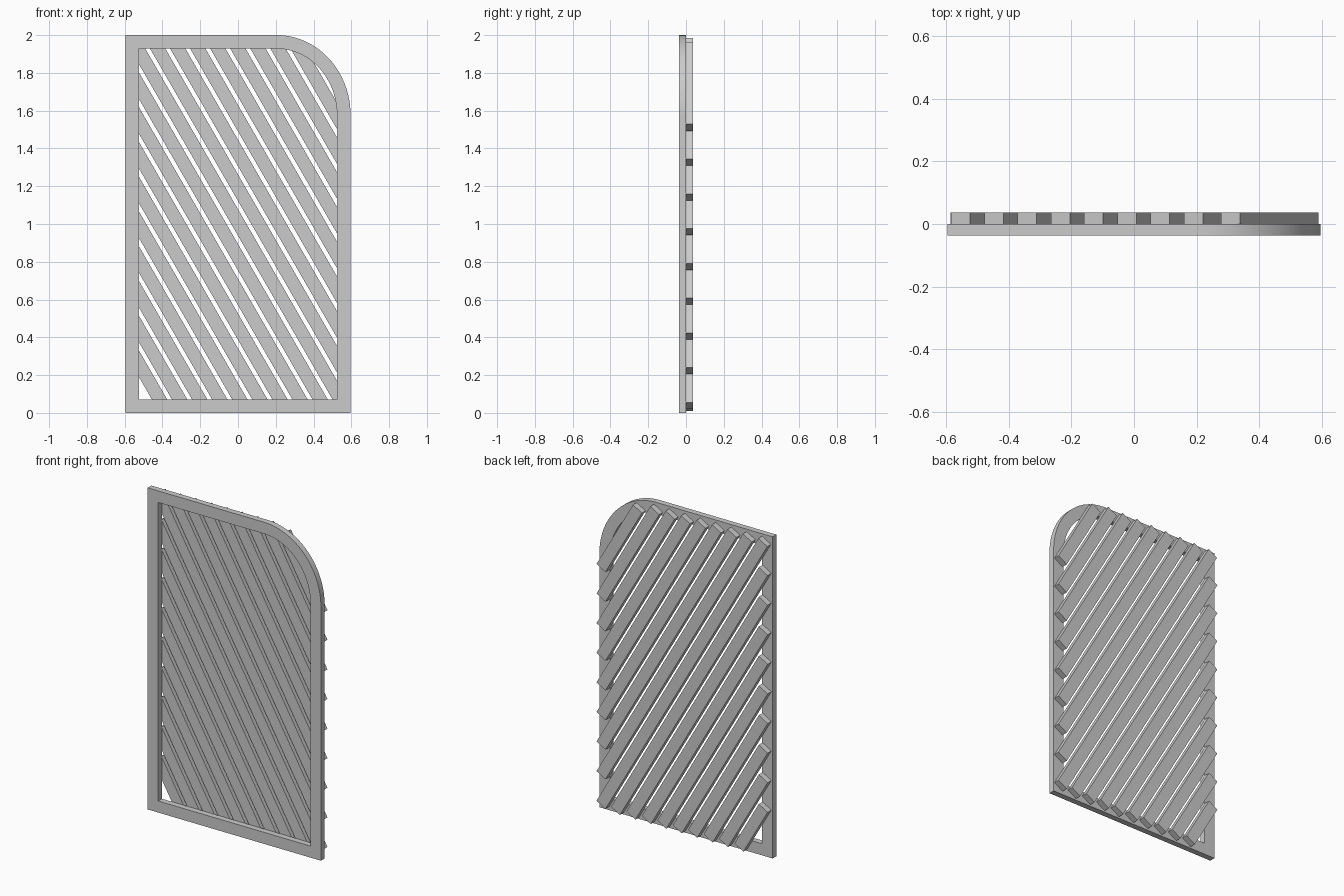
import bpy, math

if "Cube" in bpy.data.objects:
    bpy.data.objects.remove(bpy.data.objects["Cube"])

HX, H = 0.596, 2.0       # half width and height of the panel
W = 0.072                # frame member width
D = 0.0365               # depth of frame and of slats
AX, AZ = 0.205, 1.577    # centre of the rounded corner


def prism(name, pts, y0, y1):
    """Extrude an outline in the x-z plane from y0 to y1 (counter-clockwise seen from the front)."""
    n = len(pts)
    verts = [(x, y0, z) for x, z in pts] + [(x, y1, z) for x, z in pts]
    faces = [tuple(range(n)), tuple(range(2 * n - 1, n - 1, -1))]
    faces += [(i, i + n, (i + 1) % n + n, (i + 1) % n) for i in range(n)]
    me = bpy.data.meshes.new(name)
    me.from_pydata(verts, [], faces)
    ob = bpy.data.objects.new(name, me)
    bpy.context.collection.objects.link(ob)
    return ob


def frame(name, pts):
    return prism(name, pts, -D, 0)


# Straight frame members, mitred at the top left
IX = HX - W
frame("left_stile", [(-HX, 0), (-IX, 0), (-IX, H - W), (-HX, H)])
frame("right_stile", [(IX, 0), (HX, 0), (HX, AZ), (IX, AZ)])
frame("bottom_rail", [(-IX, 0), (IX, 0), (IX, W), (-IX, W)])
frame("top_rail", [(-IX, H - W), (AX, H - W), (AX, H), (-HX, H)])

# Rounded corner, built as a strip of quads around the quarter arc
N = 28
verts, faces = [], []
for i in range(N + 1):
    a = math.pi / 2 * i / N
    for off, y in ((0, -D), (0, 0), (W, 0), (W, -D)):
        verts.append((AX + (HX - AX - off) * math.cos(a), y,
                      AZ + (H - AZ - off) * math.sin(a)))
for i in range(N):
    for j in range(4):
        k = (j + 1) % 4
        faces.append((4 * i + j, 4 * i + k, 4 * i + 4 + k, 4 * i + 4 + j))
faces += [(3, 2, 1, 0), tuple(4 * N + j for j in range(4))]
me = bpy.data.meshes.new("corner_arc")
me.from_pydata(verts, [], [f[::-1] for f in faces])
arc = bpy.data.objects.new("corner_arc", me)
bpy.context.collection.objects.link(arc)
bpy.context.view_layer.objects.active = arc
arc.select_set(True)
bpy.ops.object.shade_smooth_by_angle(angle=math.radians(30))

# Diagonal slats behind the frame, each trimmed square inside the frame outline
S = 0.07                                   # slat width
T = math.tan(math.radians(60))
nx, nz = S * math.sin(math.radians(60)), S * 0.5
for k in range(18):
    c = 2.55 - 0.184 * k                   # upper edge: z + T * x = c
    top = 1.963 if k == 0 else 1.985
    x0 = max((c - top) / T, -0.587 + nx)   # upper end
    x1 = min((c - 0.01 - nz) / T, 0.59)    # lower end
    z0, z1 = c - T * x0, c - T * x1
    prism("slat_%02d" % (k + 1),
          [(x0 - nx, z0 - nz), (x1 - nx, z1 - nz), (x1, z1), (x0, z0)], 0, D)
